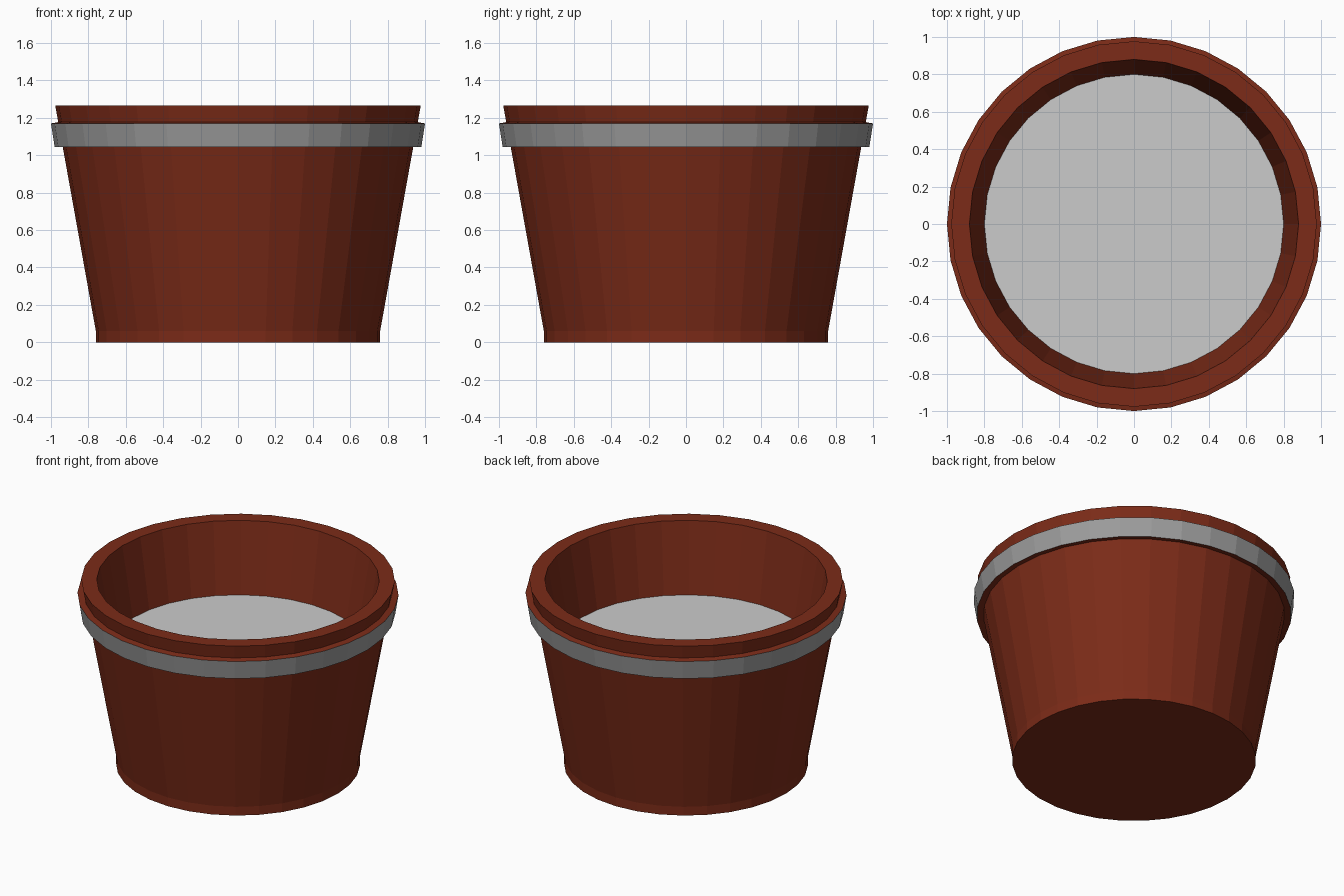
import bpy
import bmesh
from math import cos, sin, tau

if "Cube" in bpy.data.objects:
    bpy.data.objects.remove(bpy.data.objects["Cube"])

SIDES = 32


def material(name, color):
    mat = bpy.data.materials.new(name)
    mat.diffuse_color = (*color, 1.0)
    mat.use_nodes = True
    mat.node_tree.nodes["Principled BSDF"].inputs["Base Color"].default_value = mat.diffuse_color
    return mat


def lathe(name, profile, mat=None):
    """Revolve (radius, z) points, ordered so that faces point outward."""
    bm = bmesh.new()
    rings = [[bm.verts.new((r * cos(tau * j / SIDES), r * sin(tau * j / SIDES), z))
              for j in range(SIDES)] for r, z in profile]
    for low, high in zip(rings, rings[1:]):
        for j in range(SIDES):
            k = (j + 1) % SIDES
            bm.faces.new((low[j], low[k], high[k], high[j]))
    # Points on the axis collapse into a single centre vertex
    bmesh.ops.remove_doubles(bm, verts=bm.verts[:], dist=0.0001)
    mesh = bpy.data.meshes.new(name)
    bm.to_mesh(mesh)
    bm.free()
    obj = bpy.data.objects.new(name, mesh)
    bpy.context.collection.objects.link(obj)
    if mat:
        mesh.materials.append(mat)
    return obj


terracotta = material("terracotta", (0.2, 0.024, 0.009))
band_grey = material("band_grey", (0.33, 0.33, 0.33))

# Closed base, straight foot, flared wall and the ledge under the band
lathe("pot_body", [(0, 0), (0.76, 0), (0.76, 0.06), (0.938, 1.05), (0.98, 1.043)],
      terracotta)

# Raised band around the pot
lathe("band", [(0.98, 1.043), (1.0, 1.17)], band_grey)

# Ledge above the band, lip and inner wall down to the soil
lathe("pot_rim", [(1.0, 1.17), (0.961, 1.177), (0.977, 1.265), (0.88, 1.265), (0.8, 0.79)],
      terracotta)

# Soil surface inside the pot
lathe("soil", [(0.8, 0.79), (0, 0.79)])
